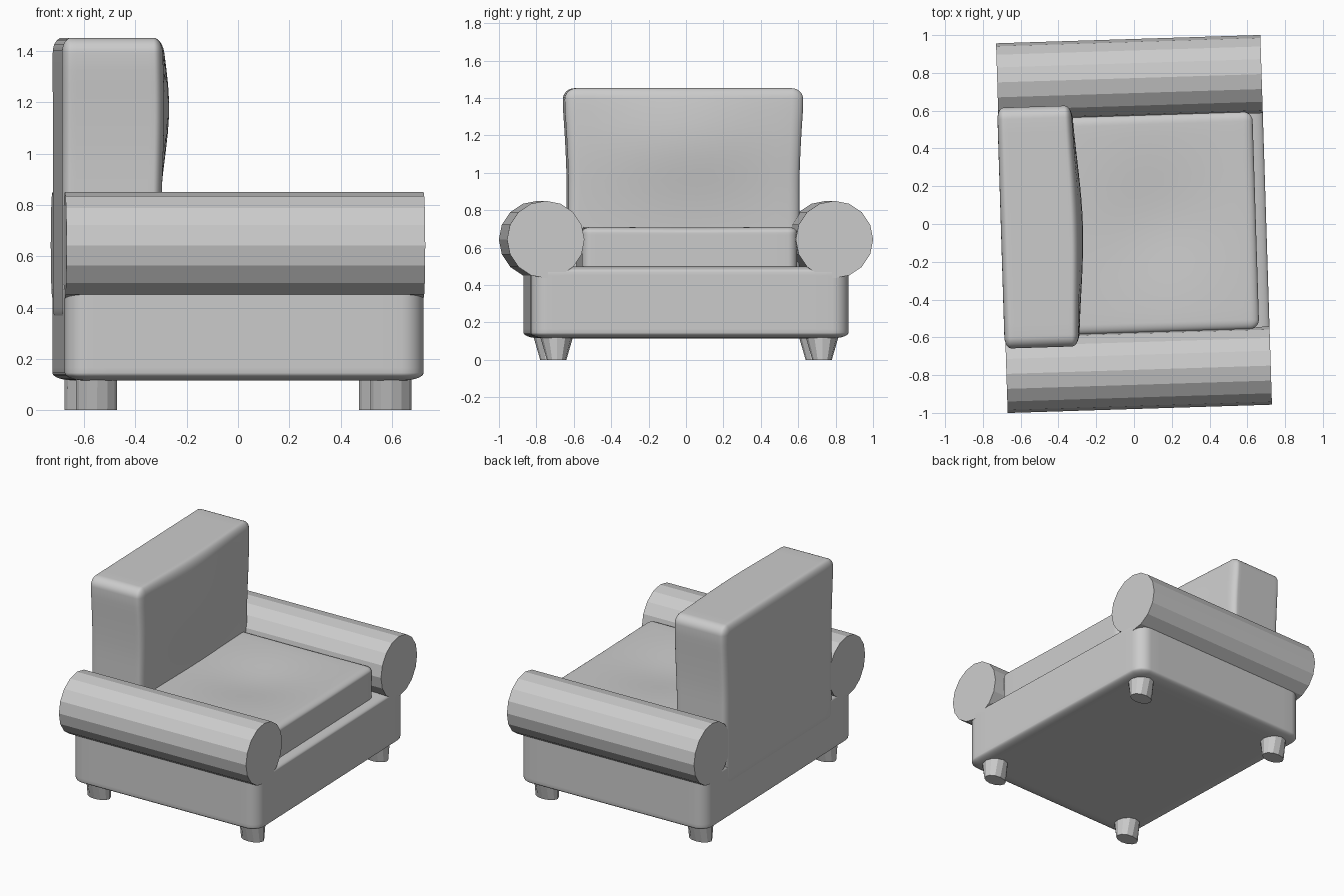
import bpy, bmesh, math
from mathutils import Vector, Matrix

if "Cube" in bpy.data.objects:
    bpy.data.objects.remove(bpy.data.objects["Cube"])

TURN = Matrix.Rotation(math.radians(1.8), 4, 'Z')  # whole chair is turned slightly


def finish(name, bm, smooth):
    bmesh.ops.recalc_face_normals(bm, faces=bm.faces[:])
    bm.transform(TURN)
    me = bpy.data.meshes.new(name)
    bm.to_mesh(me)
    bm.free()
    for p in me.polygons:
        p.use_smooth = smooth
    ob = bpy.data.objects.new(name, me)
    bpy.context.collection.objects.link(ob)
    return ob


def rounded_box(name, lo, hi, radii, shape=None, n=24, c=4):
    """Gridded box with elliptical rounded edges; shape(v) deforms it."""
    bm = bmesh.new()
    bmesh.ops.create_cube(bm, size=2)
    bmesh.ops.subdivide_edges(bm, edges=bm.edges[:], cuts=n - 1, use_grid_fill=True)
    for v in bm.verts:
        core, d = Vector(), Vector()
        for a in range(3):
            i = round((v.co[a] + 1) / 2 * n)
            t = min(max((i - c) / (n - 2 * c), 0), 1)
            core[a] = lo[a] + radii[a] + t * (hi[a] - lo[a] - 2 * radii[a])
            k = min(i - c, 0) + max(i - n + c, 0)
            d[a] = math.tan(k / c * math.pi / 4)
        d.normalize()
        v.co = core + Vector(d[a] * radii[a] for a in range(3))
        if shape:
            shape(v.co)
    return finish(name, bm, True)


def frustum(name, sides, r1, r2, depth, matrix):
    bm = bmesh.new()
    bmesh.ops.create_cone(bm, cap_ends=True, segments=sides, radius1=r1,
                          radius2=r2, depth=depth, matrix=matrix)
    return bm


def seat_dip(co):
    if co.z > 0.6:
        co.z -= 0.03 * math.exp(-((co.x - 0.12) ** 2 + co.y ** 2) / 0.1)


def back_bulge(co):
    # sides flare towards the top, front cushion bulges forward
    co.y *= 1 + 0.032 * min(max((co.z - 0.95) / 0.4, 0), 1) ** 1.5
    if co.x > -0.4:
        co.x += 0.048 * math.exp(-0.5 * ((co.y / 0.34) ** 2 + ((co.z - 1.18) / 0.21) ** 2))


# Upholstered parts
rounded_box("base", (-0.7, -0.85, 0.115), (0.7, 0.85, 0.5), (0.09, 0.09, 0.03))
rounded_box("seat_cushion", (-0.45, -0.575, 0.45), (0.645, 0.575, 0.71),
            (0.05, 0.05, 0.03), seat_dip)
rounded_box("backrest", (-0.705, -0.618, 0.34), (-0.318, 0.618, 1.452),
            (0.035, 0.06, 0.06), back_bulge)

for sy, side in ((1, "left"), (-1, "right")):
    # Rolled arms
    m = Matrix.Translation((0, sy * 0.772, 0.643)) @ Matrix.Rotation(math.pi / 2, 4, 'Y')
    finish(side + "_arm", frustum("arm", 16, 0.207, 0.207, 1.4, m), False)
    # Tapered feet
    for sx, end in ((1, "front"), (-1, "back")):
        bm = frustum("leg", 12, 0.052, 0.09, 0.13, Matrix.Translation((0, 0, 0.065)))
        for v in bm.verts:
            v.co.x *= 0.08 / (0.052 if v.co.z < 0.06 else 0.09)
        bm.transform(Matrix.Translation((sx * 0.574, sy * 0.71, 0)))
        finish(f"{end}_{side}_leg", bm, False)
